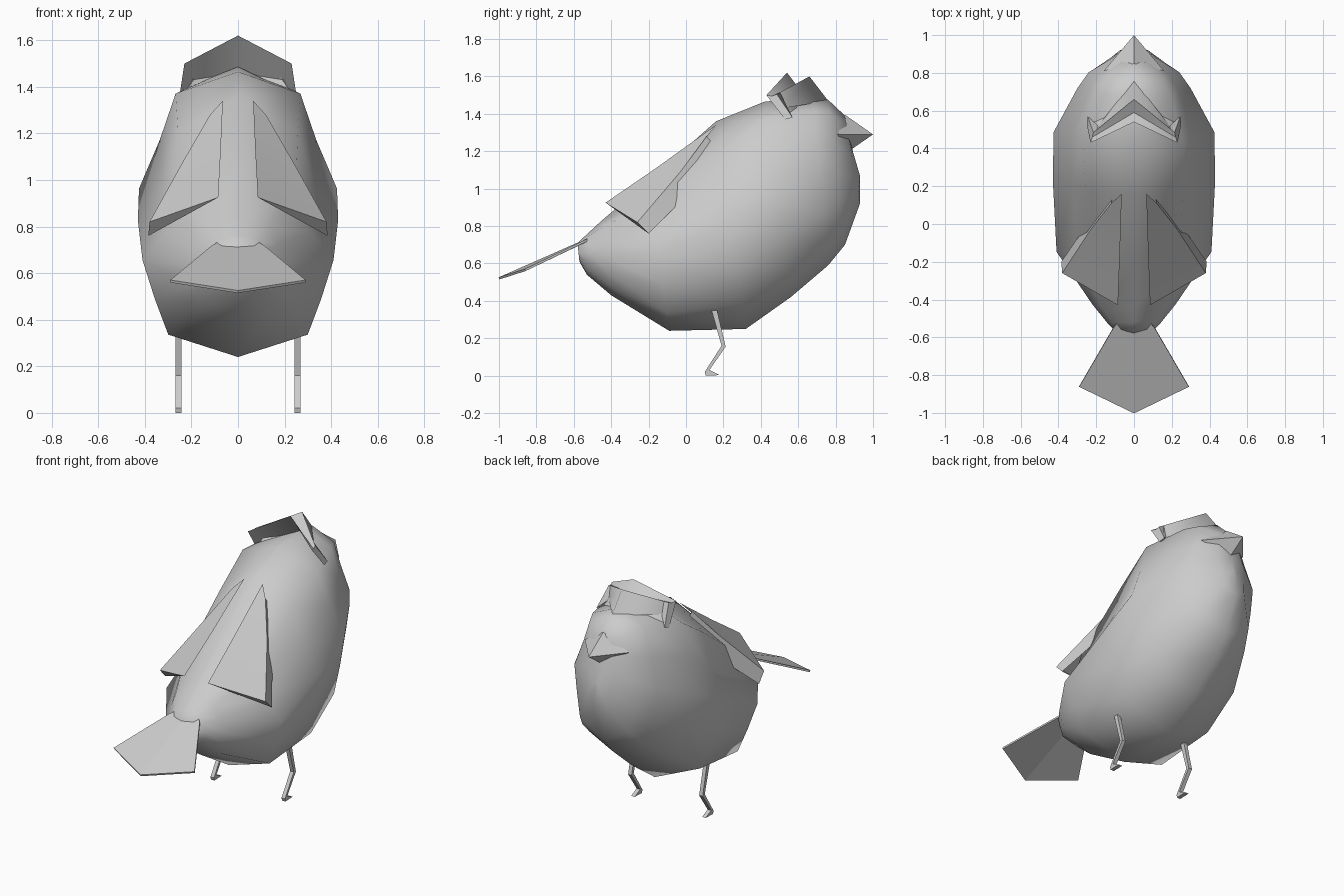
import bpy, bmesh
from mathutils import Vector

if "Cube" in bpy.data.objects:
    bpy.data.objects.remove(bpy.data.objects["Cube"])


def make(name, verts, faces, angle=None, mirror=False, thick=0):
    me = bpy.data.meshes.new(name)
    me.from_pydata([tuple(v) for v in verts], [], faces)
    bm = bmesh.new()
    bm.from_mesh(me)
    bmesh.ops.remove_doubles(bm, verts=bm.verts, dist=0.0005)
    bmesh.ops.recalc_face_normals(bm, faces=bm.faces)
    bm.to_mesh(me)
    bm.free()
    ob = bpy.data.objects.new(name, me)
    bpy.context.collection.objects.link(ob)
    if mirror:
        ob.modifiers.new("mirror", 'MIRROR').use_axis[0] = True
    if thick:
        m = ob.modifiers.new("thickness", 'SOLIDIFY')
        m.thickness = thick
        m.offset = 0
    if angle:
        bpy.ops.object.select_all(action='DESELECT')
        bpy.context.view_layer.objects.active = ob
        ob.select_set(True)
        bpy.ops.object.shade_smooth_by_angle(angle=angle)
    return ob


def grid_faces(rows, cols, closed=False):
    n = cols if closed else cols - 1
    return [(r * cols + c, r * cols + (c + 1) % cols,
             (r + 1) * cols + (c + 1) % cols, (r + 1) * cols + c)
            for r in range(rows - 1) for c in range(n)]


# Body: tilted rings (top y, top z, bottom y, bottom z, half width, back drop)
rings = [(-.58, .71, -.57, .61, .09, 0), (-.52, .765, -.53, .54, .14, 0),
         (-.45, .83, -.40, .43, .22, 0), (-.20, 1.04, -.09, .24, .41, .05),
         (.16, 1.36, .32, .25, .43, .05), (.42, 1.465, .56, .42, .425, 0),
         (.68, 1.49, .76, .59, .30, 0), (.76, 1.475, .85, .70, .24, 0),
         (.85, 1.39, .93, .92, .10, 0), (.88, 1.24, .93, 1.07, .02, 0)]
half = [(.63, .09, 1), (.79, .28, 1), (1, .48, 0), (.87, .69, 0), (.73, .88, 0)]
section = [(0, 0, 0)] + half + [(0, 1, 0)] + [(-x, t, d) for x, t, d in reversed(half)]
verts = []
for ty, tz, by, bz, w, drop in rings:
    top, bottom = Vector((0, ty, tz)), Vector((0, by, bz))
    verts += [top.lerp(bottom, t + drop * d) + Vector((w * x * (1 - drop * d), 0, 0))
              for x, t, d in section]
k = len(section)
faces = grid_faces(len(rings), k, True)
faces += [tuple(range(k)), tuple(range(len(verts) - k, len(verts)))]
make("body", verts, faces, 1.2)

# Beak: flares back into the cheeks
make("beak", [(0, 1, 1.29), (0, .85, 1.395), (.16, .81, 1.29), (0, .87, 1.20), (-.16, .81, 1.29)],
     [(0, 1, 2), (0, 2, 3), (0, 3, 4), (0, 4, 1), (1, 4, 3, 2)], 1.0)

# Crest: folded V-shaped band with a groove along its top and a recessed front
centre = [(0, .66, 1.46), (0, .54, 1.62), (0, .59, 1.555), (0, .66, 1.60), (0, .76, 1.47)]
side = [(.25, .53, 1.37), (.23, .43, 1.50), (.22, .46, 1.495), (.215, .485, 1.505), (.245, .57, 1.38)]
mid = [Vector(a).lerp(Vector(b), .9) for a, b in zip(centre, side)]
mid[4] = (.19, .52, 1.43)
make("crest", centre + mid + side, grid_faces(3, 5, True) + [(10, 11, 12, 13, 14)], .6, mirror=True)

# Wings: folded sheets raised along the inner edge, closed underneath
inner = [(.065, .16, 1.34), (.075, -.16, 1.11), (.085, -.43, .925)]
outer = [(.12, .11, 1.28), (.23, -.03, 1.09), (.38, -.26, .82)]
tuck = [(.11, .16, 1.22), (.22, .04, 1.0), (.385, -.20, .76)]
make("wings", inner + outer + tuck, grid_faces(3, 3) + [(2, 5, 8)], .8, mirror=True)

# Tail fan
make("tail", [(0, -.42, .775), (.11, -.55, .715), (.29, -.86, .565), (0, -1, .52),
              (-.29, -.86, .565), (-.11, -.55, .715)],
     [(0, 1, 2, 3), (0, 3, 4, 5)], thick=.012)

# Legs: bent square rods with a small foot
path = [(.135, .355, .165, .355), (.19, .16, .212, .155), (.10, .02, .125, .03), (.105, 0, .18, .003)]
verts = []
for y0, z0, y1, z1 in path:
    verts += [(.243, y0, z0), (.268, y0, z0), (.268, y1, z1), (.243, y1, z1)]
make("legs", verts, grid_faces(4, 4, True) + [(0, 1, 2, 3), (12, 13, 14, 15)], mirror=True)
